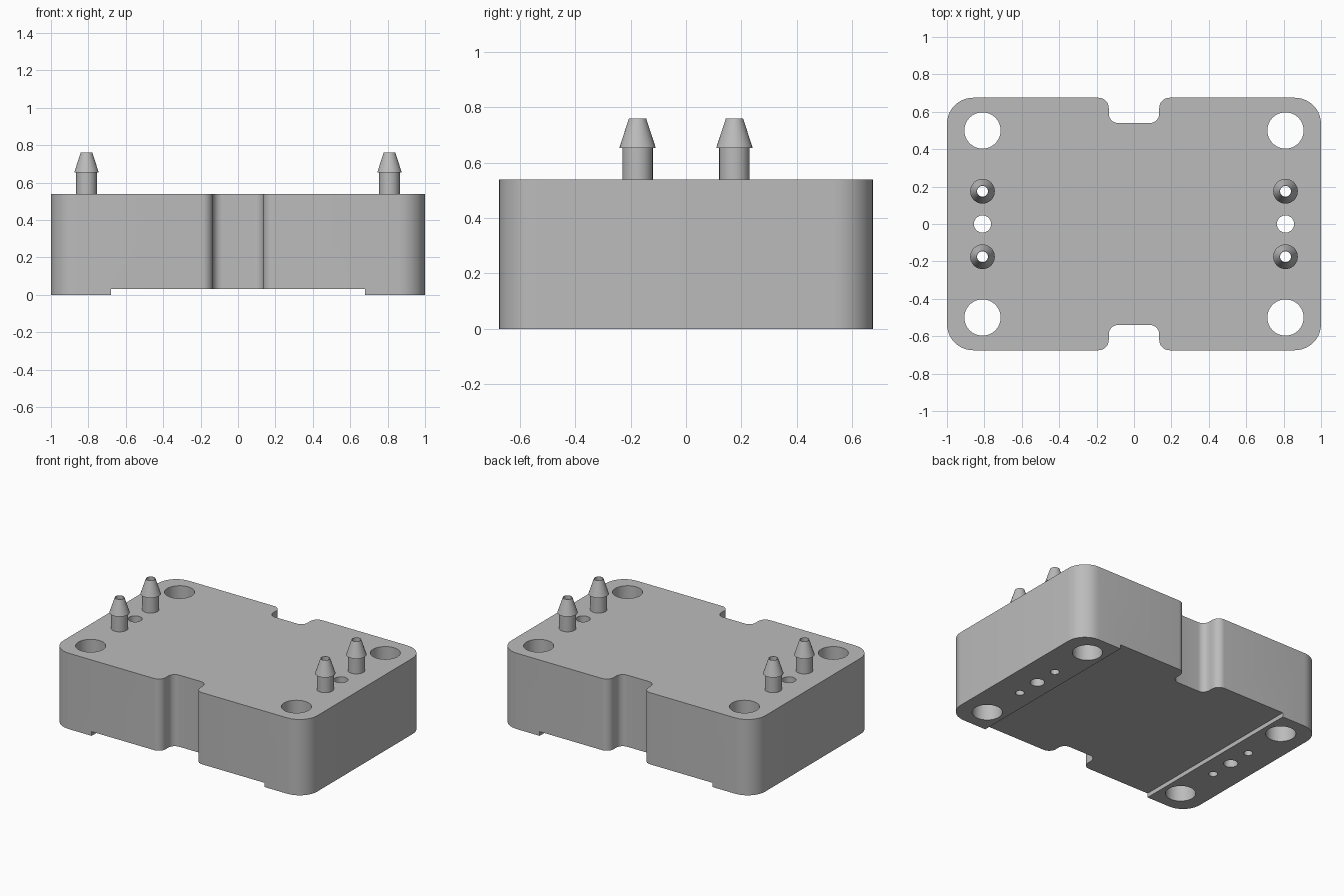
import bpy, bmesh, math
from mathutils import Vector

if "Cube" in bpy.data.objects:
    bpy.data.objects.remove(bpy.data.objects["Cube"])

HALF_X, HALF_Y, TOP = 1.0, 0.675, 0.54
PIN_X, PIN_Y, BORE = 0.81, 0.175, 0.029

grey = bpy.data.materials.new("plain grey")
grey.use_nodes = True
colour = (0.5, 0.5, 0.5, 1)
grey.diffuse_color = colour
grey.node_tree.nodes["Principled BSDF"].inputs["Base Color"].default_value = colour


def add_object(name, bm):
    bmesh.ops.recalc_face_normals(bm, faces=bm.faces)
    mesh = bpy.data.meshes.new(name)
    bm.to_mesh(mesh)
    bm.free()
    mesh.materials.append(grey)
    obj = bpy.data.objects.new(name, mesh)
    bpy.context.collection.objects.link(obj)
    return obj


def select_only(obj):
    bpy.ops.object.select_all(action="DESELECT")
    obj.select_set(True)
    bpy.context.view_layer.objects.active = obj


def rounded(corners, steps=10):
    """Round each right-angled corner (x, y, radius) of an outline."""
    points = []
    for i, (x, y, r) in enumerate(corners):
        p = Vector((x, y))
        a = (Vector(corners[i - 1][:2]) - p).normalized()
        b = (Vector(corners[(i + 1) % len(corners)][:2]) - p).normalized()
        centre = p + (a + b) * r
        for k in range(steps + 1):
            t = math.pi / 2 * k / steps
            points.append(centre - b * r * math.cos(t) - a * r * math.sin(t))
    return points


def cylinder(bm, x, y, radius, segments=48):
    ret = bmesh.ops.create_cone(bm, cap_ends=True, segments=segments, radius1=radius,
                                radius2=radius, depth=2)
    bmesh.ops.translate(bm, verts=ret["verts"], vec=(x, y, 0))


# Block outline: rounded rectangle with a filleted notch front and back
half = [(HALF_X, -HALF_Y, 0.14), (HALF_X, HALF_Y, 0.14),
        (0.135, HALF_Y, 0.055), (0.135, 0.54, 0.05),
        (-0.135, 0.54, 0.05), (-0.135, HALF_Y, 0.055)]
corners = half + [(-x, -y, r) for x, y, r in half]
bm = bmesh.new()
face = bm.faces.new([bm.verts.new((p.x, p.y, 0)) for p in rounded(corners)])
ret = bmesh.ops.extrude_face_region(bm, geom=[face])
bmesh.ops.translate(bm, vec=(0, 0, TOP),
                    verts=[v for v in ret["geom"] if isinstance(v, bmesh.types.BMVert)])
block = add_object("block", bm)

# Cutter: mounting holes, vent holes and pin bores
bm = bmesh.new()
for x in (-PIN_X, PIN_X):
    for y in (-0.5, 0.5):
        cylinder(bm, x, y, 0.097)
    cylinder(bm, x, 0, 0.046, 32)
    for y in (-PIN_Y, PIN_Y):
        cylinder(bm, x, y, BORE, 32)
holes = add_object("hole_cutter", bm)

# Cutter: shallow channel under the block
bm = bmesh.new()
bmesh.ops.create_cube(bm, size=1)
bmesh.ops.scale(bm, vec=(1.36, 2, 0.06), verts=bm.verts)
channel = add_object("channel_cutter", bm)

for cutter in (holes, channel):
    cutter.hide_render = True
    mod = block.modifiers.new("cut", "BOOLEAN")
    mod.operation, mod.solver, mod.object = "DIFFERENCE", "EXACT", cutter
    select_only(block)
    bpy.ops.object.modifier_apply(modifier=mod.name)
    bpy.data.objects.remove(cutter)
select_only(block)
bpy.ops.object.shade_smooth_by_angle(angle=math.radians(30))

# Hollow barbed pins, turned from one profile
profile = [(BORE, TOP), (0.055, TOP), (0.055, 0.653), (0.066, 0.653),
           (0.031, 0.76), (BORE, 0.76)]
for side, x in (("right", -PIN_X), ("left", PIN_X)):
    for end, y in (("front", -PIN_Y), ("back", PIN_Y)):
        bm = bmesh.new()
        verts = [bm.verts.new((r, 0, z)) for r, z in profile]
        edges = [bm.edges.new((verts[i - 1], verts[i])) for i in range(len(verts))]
        bmesh.ops.spin(bm, geom=verts + edges, cent=(0, 0, 0), axis=(0, 0, 1),
                       angle=math.tau, steps=32, use_merge=True)
        bmesh.ops.remove_doubles(bm, verts=bm.verts, dist=0.0001)
        pin = add_object(f"barbed_pin_{end}_{side}", bm)
        pin.location = (x, y, 0)
        select_only(pin)
        bpy.ops.object.shade_smooth_by_angle(angle=math.radians(30))
